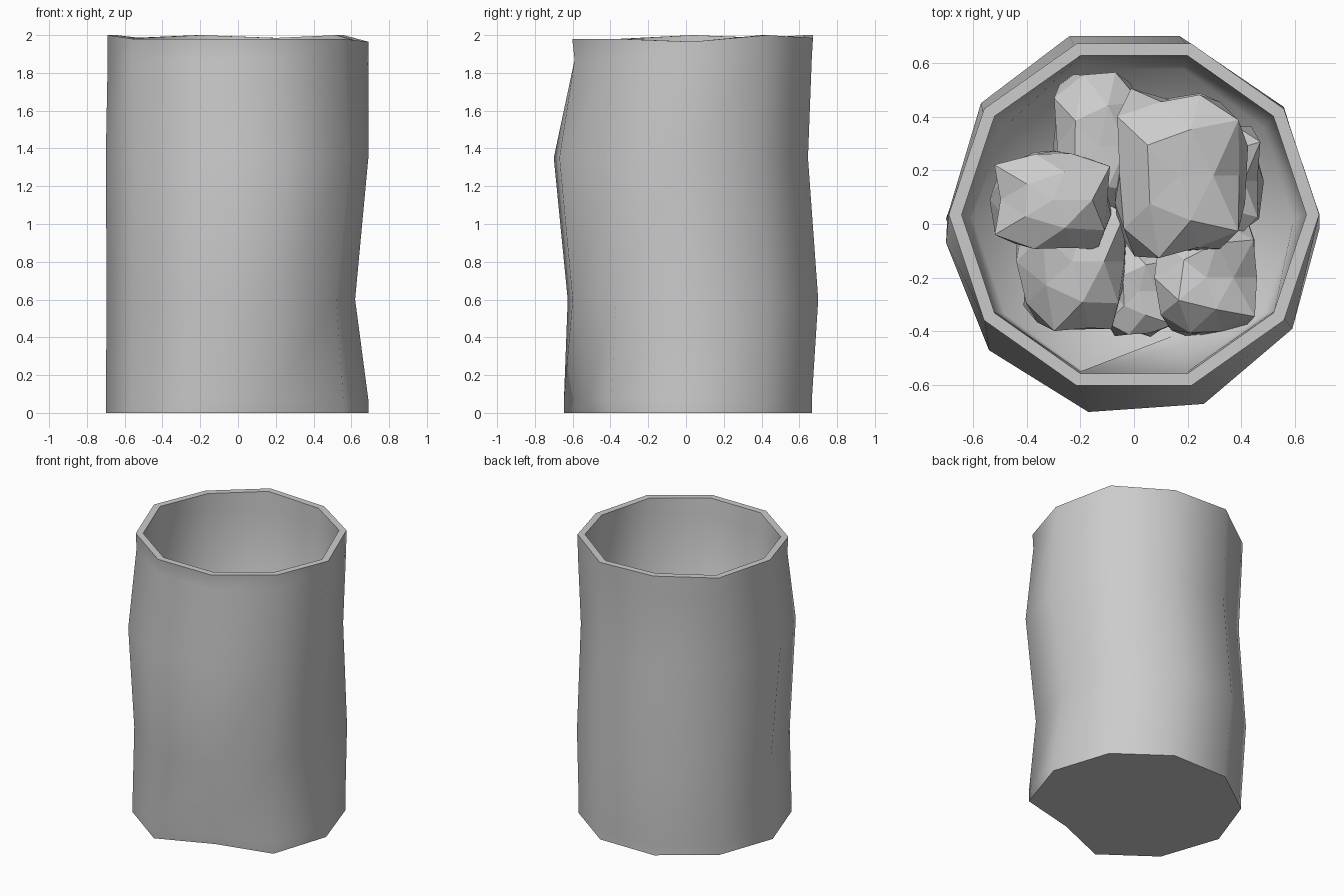
import bpy, bmesh, math
from mathutils import Vector, noise

if "Cube" in bpy.data.objects:
    bpy.data.objects.remove(bpy.data.objects["Cube"])

N = 10


def decagon(cy, ry, dents=None):
    """Ten-sided ring, counter-clockwise from +x, with a few moved points."""
    pts = [(0.69 * math.cos(i * math.tau / N), cy + ry * math.sin(i * math.tau / N)) for i in range(N)]
    for i, p in (dents or {}).items():
        pts[i] = p
    return pts


# Dented outer wall levels: height, ring
levels = [
    (0.0, decagon(0.01, 0.69, {5: (-0.70, 0.02), 8: (0.165, -0.49)})),
    (0.07, decagon(0.01, 0.69, {5: (-0.70, 0.02), 8: (0.17, -0.51)})),
    (0.60, decagon(0.03, 0.69, {0: (0.62, 0.02), 2: (0.17, 0.70), 3: (-0.24, 0.70), 4: (-0.57, 0.45),
                                5: (-0.695, 0.03), 8: (0.2, -0.6), 9: (0.52, -0.37)})),
    (1.35, decagon(-0.02, 0.70, {5: (-0.70, -0.07), 6: (-0.54, -0.47), 7: (-0.17, -0.70),
                                 8: (0.26, -0.67), 9: (0.59, -0.39)})),
    (1.87, decagon(0.038, 0.66)),
]
rim = decagon(0.035, 0.67)
rim_z = [1.965, 2.0, 1.985, 2.0, 1.985, 2.0, 1.98, 1.98, 1.98, 1.98]

# Bin shell: dented outer wall, rim, plain tapering inner wall, floors
bm = bmesh.new()


def ring(pts, zs, s=1.0):
    cy = sum(p[1] for p in pts) / N
    return [bm.verts.new((x * s, cy + (y - cy) * s, z)) for (x, y), z in zip(pts, zs)]


rings = [ring(p, [z] * N) for z, p in levels]
rings.append(ring(rim, rim_z))
rim_out = len(rings) - 1
rings.append(ring(rim, rim_z, 0.93))
rings.append(ring(levels[-1][1], [1.87] * N, 0.935))
rings.append(ring(levels[0][1], [0.06] * N, 0.86))
for k, (a, b) in enumerate(zip(rings, rings[1:])):
    for i in range(N):
        j = (i + 1) % N
        bm.faces.new((a[i], a[j], b[j], b[i]))
bm.faces.new(rings[0][::-1])

# Inner floor fans to a centre point and shades smoothly into the wall
centre = bm.verts.new((0, 0, 0.06))
for i in range(N):
    bm.faces.new((rings[-1][i], rings[-1][(i + 1) % N], centre))
bmesh.ops.recalc_face_normals(bm, faces=bm.faces)
for f in bm.faces:
    f.smooth = True
for r in (rings[0], rings[rim_out], rings[rim_out + 1]):
    for i in range(N):
        bm.edges.get((r[i], r[(i + 1) % N])).smooth = False
mesh = bpy.data.meshes.new("bin_shell")
bm.to_mesh(mesh)
bm.free()
bpy.context.collection.objects.link(bpy.data.objects.new("bin_shell", mesh))


# Crumpled paper balls: boxy, creased icospheres
def paper(name, loc, size, seed):
    bm = bmesh.new()
    bmesh.ops.create_icosphere(bm, subdivisions=2, radius=1)
    for v in bm.verts:
        d = v.co.normalized()
        p = sum(abs(c) ** 6 for c in d) ** (-1 / 6)
        r = p * (0.98 + 0.22 * noise.noise(d * 1.9 + Vector((seed * 3.1, 0.4, 0.7))))
        v.co = Vector([c * r * s for c, s in zip(d, size)]) + Vector(loc)
        v.co.z = max(v.co.z, 0.07)
    me = bpy.data.meshes.new(name)
    bm.to_mesh(me)
    bm.free()
    bpy.context.collection.objects.link(bpy.data.objects.new(name, me))


balls = [
    ((-0.23, -0.14, 0.28), (0.20, 0.25, 0.21)),
    ((0.27, -0.20, 0.28), (0.19, 0.21, 0.21)),
    ((-0.13, 0.29, 0.28), (0.17, 0.25, 0.21)),
    ((0.34, 0.16, 0.27), (0.13, 0.20, 0.20)),
    ((-0.30, 0.09, 0.45), (0.22, 0.18, 0.19)),
    ((0.17, 0.18, 0.50), (0.23, 0.30, 0.21)),
    ((0.02, -0.25, 0.20), (0.12, 0.16, 0.13)),
]
for k, (loc, size) in enumerate(balls):
    paper(f"crumpled_paper_{k + 1}", loc, size, k + 1)
